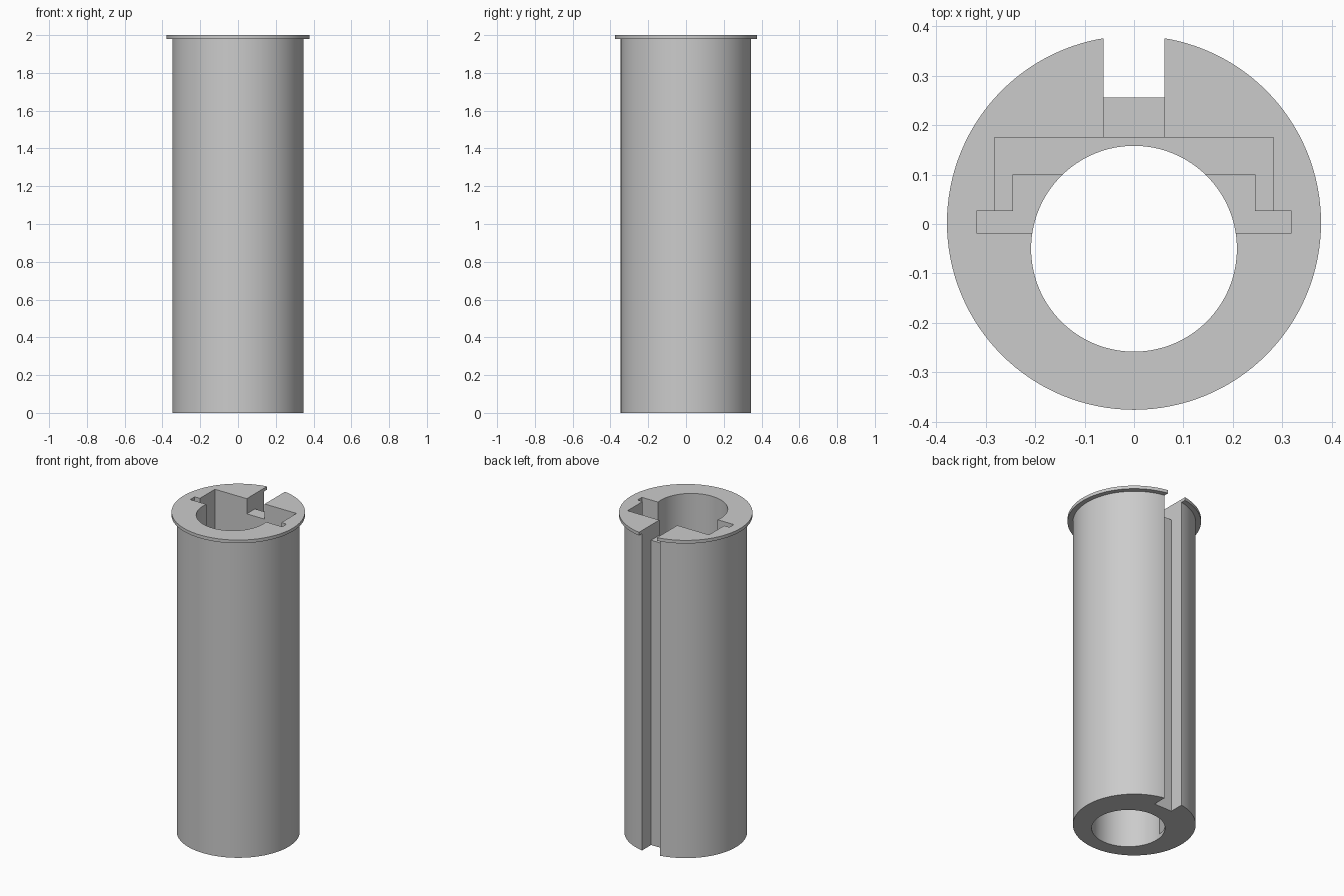
import bpy
import bmesh
import math
from mathutils import Vector

cube = bpy.data.objects.get("Cube")
if cube:
    bpy.data.objects.remove(cube, do_unlink=True)

SIDES = 128
AXIS_Y = 0.0025      # the sleeve axis
TOP = 2.0
OVER = 2.2           # cutters run past the top

grey = bpy.data.materials.new("plain_grey")
grey.use_nodes = True
colour = (0.6, 0.6, 0.6, 1.0)
grey.diffuse_color = colour
grey.node_tree.nodes["Principled BSDF"].inputs["Base Color"].default_value = colour


def add_object(name, bm):
    bmesh.ops.recalc_face_normals(bm, faces=bm.faces)
    mesh = bpy.data.meshes.new(name)
    bm.to_mesh(mesh)
    bm.free()
    mesh.materials.append(grey)
    obj = bpy.data.objects.new(name, mesh)
    bpy.context.collection.objects.link(obj)
    return obj


def lathe(name, profile, y):
    """Closed solid turned from (radius, z) points about a vertical axis."""
    bm = bmesh.new()
    rings = []
    for r, z in profile:
        angles = [2 * math.pi * i / SIDES for i in range(SIDES)]
        rings.append([bm.verts.new((r * math.cos(a), y + r * math.sin(a), z)) for a in angles])
    for low, high in zip(rings, rings[1:]):
        for i in range(SIDES):
            j = (i + 1) % SIDES
            bm.faces.new((low[i], low[j], high[j], high[i]))
    bm.faces.new(rings[0])
    bm.faces.new(rings[-1])
    return add_object(name, bm)


def box(name, half_x, y0, y1, z0):
    """Box centred on x = 0, from z0 to above the top."""
    bm = bmesh.new()
    bmesh.ops.create_cube(bm, size=1)
    bmesh.ops.scale(bm, verts=bm.verts, vec=Vector((2 * half_x, y1 - y0, OVER - z0)))
    bmesh.ops.translate(bm, verts=bm.verts, vec=Vector((0, (y0 + y1) / 2, (OVER + z0) / 2)))
    return add_object(name, bm)


# Sleeve with a thin rim at the top
sleeve = lathe("flanged_sleeve",
               [(0.348, 0), (0.348, 1.98), (0.378, 1.98), (0.378, TOP)], AXIS_Y)

cutters = [
    # Off-centre bore right through
    lathe("bore_cutter", [(0.208, -0.2), (0.208, OVER)], -0.05),
    # Deep stepped pocket: side grooves, channel and wider back recess
    box("groove_cutter", 0.318, -0.018, 0.026, 0.025),
    box("channel_cutter", 0.245, -0.01, 0.1, 0.025),
    box("recess_cutter", 0.282, 0.026, 0.175, 0.04),
    # Keyway down the back, and the notch joining it to the pocket
    box("keyway_cutter", 0.062, 0.256, 0.5, -0.2),
    box("notch_cutter", 0.062, 0.15, 0.3, 1.905),
]

bpy.ops.object.select_all(action="DESELECT")
bpy.context.view_layer.objects.active = sleeve
sleeve.select_set(True)
for cutter in cutters:
    cutter.hide_render = True
    mod = sleeve.modifiers.new(cutter.name, "BOOLEAN")
    mod.operation = "DIFFERENCE"
    mod.solver = "EXACT"
    mod.object = cutter
    bpy.ops.object.modifier_apply(modifier=mod.name)
    bpy.data.objects.remove(cutter, do_unlink=True)

bpy.ops.object.shade_smooth_by_angle(angle=math.radians(30))
